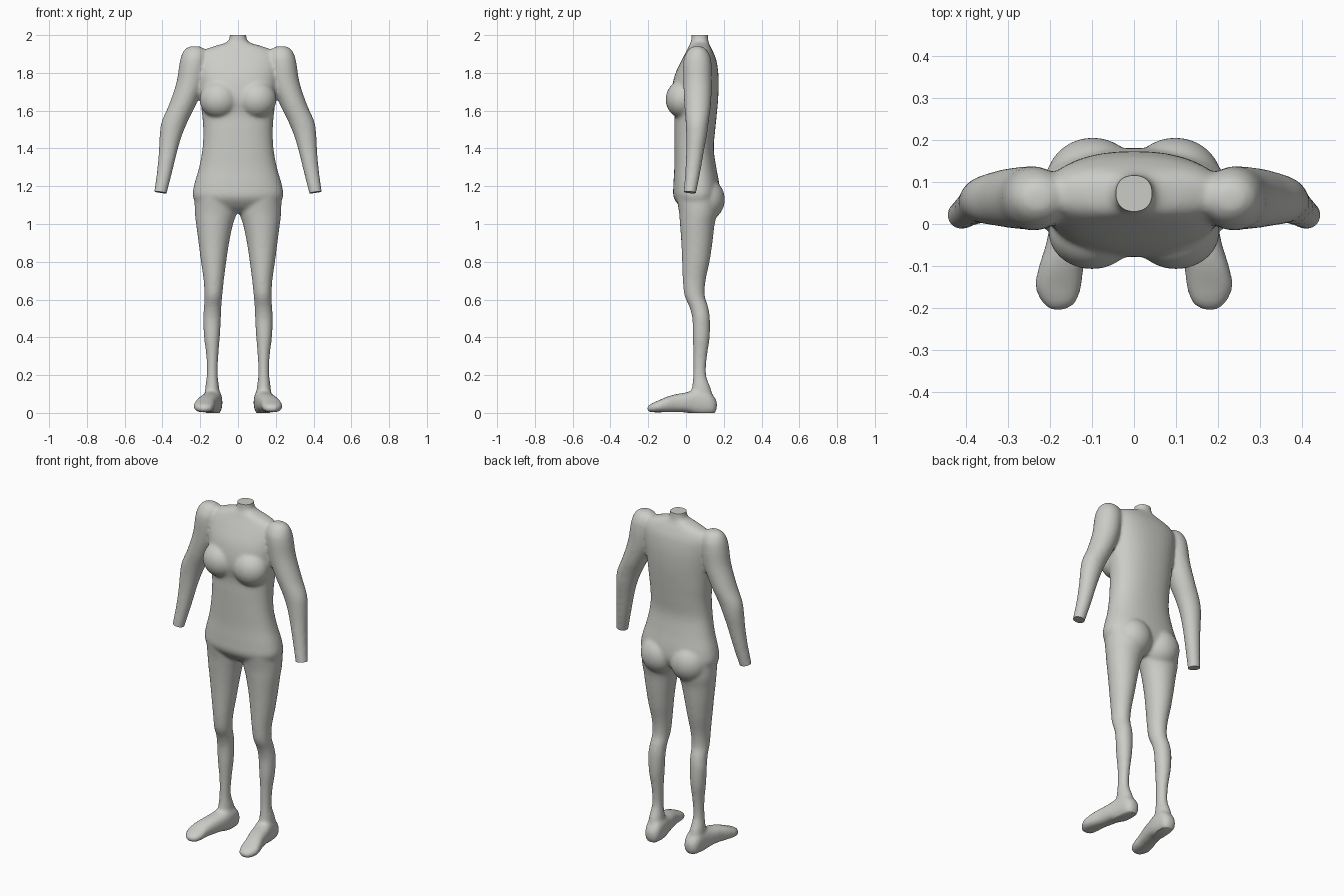
import bpy
import bmesh
import math
from mathutils import Vector, Matrix

default_cube = bpy.data.objects.get("Cube")
if default_cube:
    bpy.data.objects.remove(default_cube, do_unlink=True)


def blend(sections, steps=5):
    """Pass a smooth curve through the listed cross-sections."""
    rings = []
    last = len(sections) - 1
    for i in range(last):
        before, start = sections[max(i - 1, 0)], sections[i]
        end, after = sections[i + 1], sections[min(i + 2, last)]
        span = end[0] - start[0]
        for step in range(steps):
            t = step / steps
            ring = [start[0] + span * t]
            for a, b, c, d in zip(before[1:], start[1:], end[1:], after[1:]):
                slope_in = (c - a) / (end[0] - before[0]) * span
                slope_out = (d - b) / (after[0] - start[0]) * span
                ring.append((2*t**3 - 3*t**2 + 1) * b + (t**3 - 2*t**2 + t) * slope_in
                            + (3*t**2 - 2*t**3) * c + (t**3 - t**2) * slope_out)
            rings.append(ring)
    rings.append(sections[-1])
    return rings


def loft(bm, sections, side=1, along_y=False, power=2.0, count=40):
    """Closed tube; every section is (position, x low, x high, depth low, depth high)."""
    loops = []
    for pos, x_low, x_high, d_low, d_high in blend(sections):
        loop = []
        for k in range(count):
            angle = math.tau * k / count
            c, s = math.cos(angle), math.sin(angle)
            u = math.copysign(abs(c) ** (2 / power), c)
            v = math.copysign(abs(s) ** (2 / power), s)
            x = side * ((x_low + x_high) + (x_high - x_low) * u) / 2
            d = ((d_low + d_high) + (d_high - d_low) * v) / 2
            loop.append(bm.verts.new((x, pos, d) if along_y else (x, d, pos)))
        loops.append(loop)
    faces = [bm.faces.new((lower[k], lower[(k + 1) % count],
                           upper[(k + 1) % count], upper[k]))
             for lower, upper in zip(loops, loops[1:]) for k in range(count)]
    faces += [bm.faces.new(loops[0]), bm.faces.new(loops[-1])]
    bmesh.ops.recalc_face_normals(bm, faces=faces)


def ellipsoid(bm, centre, radii):
    bmesh.ops.create_uvsphere(
        bm, u_segments=32, v_segments=20, radius=1,
        matrix=Matrix.Translation(centre) @ Matrix.Diagonal((*radii, 1)))


def cut(bm, point, normal, belongs):
    """Slice off everything beyond a plane on one limb and cap it flat."""
    faces = [f for f in bm.faces if belongs(f.calc_center_median())]
    geom = set(faces)
    for f in faces:
        geom.update(f.verts)
        geom.update(f.edges)
    result = bmesh.ops.bisect_plane(bm, geom=list(geom), plane_co=point,
                                    plane_no=normal, clear_outer=True)
    edges = [e for e in result["geom_cut"]
             if isinstance(e, bmesh.types.BMEdge) and e.is_boundary]
    bmesh.ops.holes_fill(bm, edges=edges, sides=0)


# Torso with neck, as (height, half width, front, back)
torso = [(1.06, .12, .01, .11), (1.09, .2, -.03, .15), (1.14, .238, -.065, .178),
         (1.2, .234, -.067, .178), (1.3, .206, -.062, .16), (1.4, .188, -.062, .147),
         (1.5, .184, -.062, .155), (1.58, .19, -.062, .163), (1.66, .2, -.078, .17),
         (1.73, .208, -.073, .173), (1.8, .215, -.055, .171), (1.87, .215, -.022, .16),
         (1.915, .19, .002, .142), (1.942, .125, .015, .128), (1.958, .068, .023, .121),
         (1.975, .048, .028, .118), (2.03, .042, .029, .115)]

# Leg from ankle to hip
leg = [(.06, .095, .175, .03, .14), (.12, .098, .175, .03, .135), (.2, .107, .166, .038, .107),
       (.3, .104, .168, .039, .112), (.4, .096, .18, .035, .126), (.5, .09, .185, .033, .127),
       (.56, .088, .181, .018, .118), (.62, .083, .178, -.008, .1), (.7, .075, .182, -.017, .104),
       (.8, .062, .196, -.021, .125), (.9, .047, .209, -.025, .14), (1, .026, .222, -.032, .152),
       (1.06, .006, .229, -.037, .166), (1.14, .0, .23, -.05, .17)]

# Foot from toe to heel
foot = [(-.206, .165, .198, .012, .032), (-.19, .14, .217, .004, .046),
        (-.15, .125, .235, .003, .064), (-.1, .119, .226, .003, .086),
        (-.05, .106, .21, .003, .1), (0, .094, .2, .002, .108),
        (.06, .084, .187, -.012, .125), (.12, .084, .179, -.012, .118),
        (.15, .094, .167, -.005, .085), (.164, .115, .148, .025, .06)]

# Arm from wrist to shoulder
arm = [(1.13, .385, .45, -.016, .047), (1.28, .347, .429, -.004, .077),
       (1.39, .32, .419, .001, .096), (1.47, .296, .415, .001, .111),
       (1.54, .267, .405, -.002, .12), (1.63, .223, .366, -.009, .132),
       (1.75, .175, .326, -.014, .137), (1.87, .16, .306, -.013, .133),
       (1.92, .17, .286, .01, .112), (1.941, .2, .258, .035, .085)]

bm = bmesh.new()
loft(bm, [(z, -w, w, front, back) for z, w, front, back in torso], power=2.3)
for side in (1, -1):
    loft(bm, leg, side)
    loft(bm, foot, side, along_y=True, power=2.5)
    loft(bm, arm, side)
    ellipsoid(bm, (side * .1, -.018, 1.66), (.104, .09, .1))    # breast
    ellipsoid(bm, (side * .098, .1, 1.13), (.112, .106, .115))  # buttock

mesh = bpy.data.meshes.new("body")
bm.to_mesh(mesh)
bm.free()
body = bpy.data.objects.new("body", mesh)
bpy.context.collection.objects.link(body)

# Fuse the parts into one skin and soften the joins
remesh = body.modifiers.new("fuse", "REMESH")
remesh.mode = "VOXEL"
remesh.voxel_size = .008
soften = body.modifiers.new("soften", "SMOOTH")
soften.factor = .5
soften.iterations = 14
depsgraph = bpy.context.evaluated_depsgraph_get()
skin = bpy.data.meshes.new_from_object(body.evaluated_get(depsgraph))
body.modifiers.clear()
body.data = skin

# Flat ends at the neck, wrists and soles
bm = bmesh.new()
bm.from_mesh(skin)
cut(bm, Vector((0, 0, 2)), Vector((0, 0, 1)), lambda c: c.z > 1.96)
cut(bm, Vector((0, 0, 0)), Vector((0, 0, -1)), lambda c: c.z < .1)
for side in (1, -1):
    cut(bm, Vector((side * .412, .02, 1.168)), Vector((side * .15, -.1, -1)),
        lambda c: c.x * side > .32 and c.z < 1.3)
bm.to_mesh(skin)
bm.free()

# Plain pale grey skin
grey = bpy.data.materials.new("pale grey")
grey.use_nodes = True
colour = (.6, .6, .57, 1)
grey.diffuse_color = colour
grey.node_tree.nodes["Principled BSDF"].inputs["Base Color"].default_value = colour
skin.materials.clear()
skin.materials.append(grey)

bpy.ops.object.select_all(action="DESELECT")
body.select_set(True)
bpy.context.view_layer.objects.active = body
bpy.ops.object.shade_smooth_by_angle(angle=math.radians(45))
